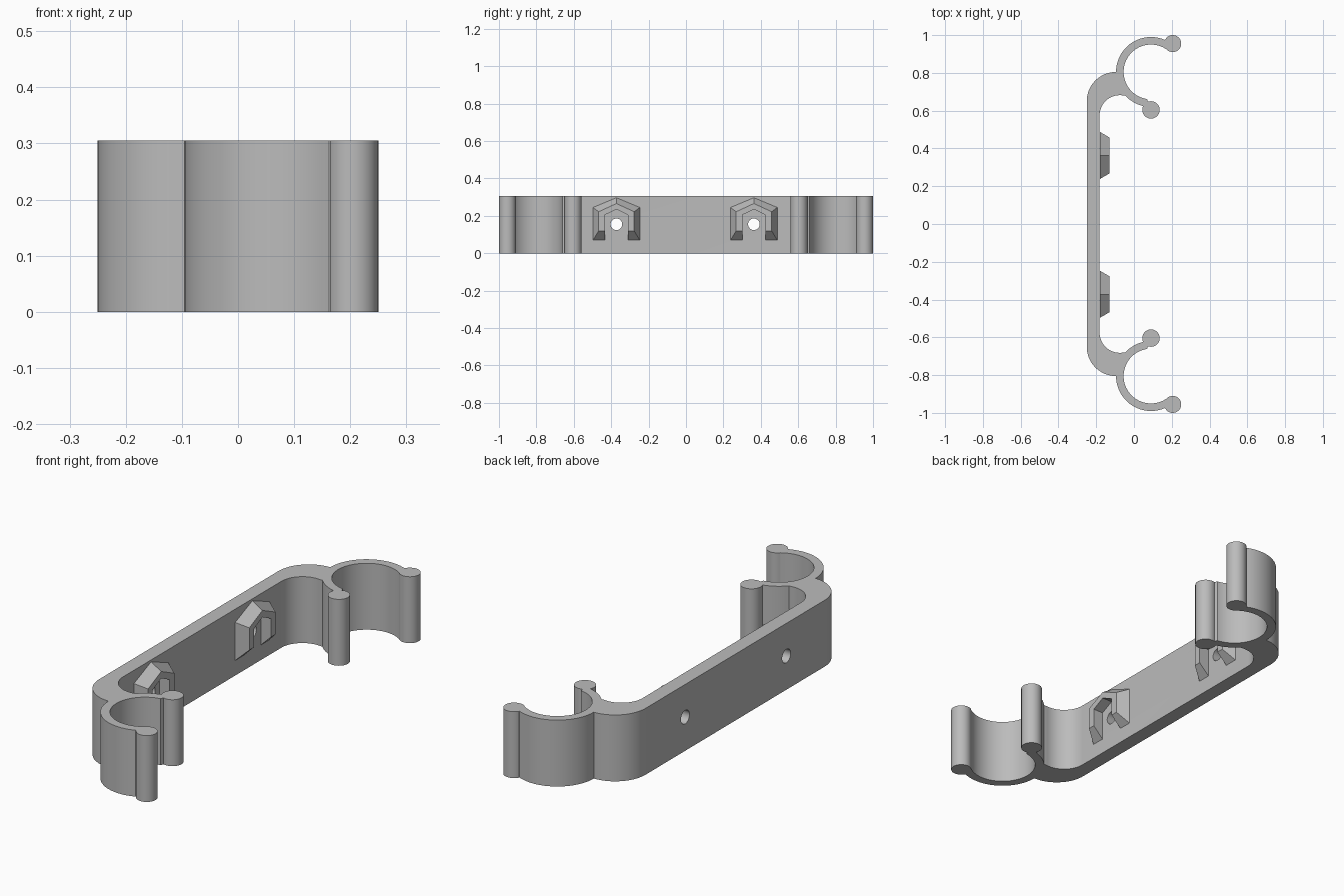
import bpy, bmesh
from math import radians, sin, cos, pi
from mathutils import Matrix

if "Cube" in bpy.data.objects:
    bpy.data.objects.remove(bpy.data.objects["Cube"])

HEIGHT = 0.305
grey = bpy.data.materials.new("plain grey")
grey.use_nodes = True
grey.diffuse_color = (0.5, 0.5, 0.5, 1)
grey.node_tree.nodes["Principled BSDF"].inputs["Base Color"].default_value = (0.5, 0.5, 0.5, 1)


def make_object(name, bm):
    bmesh.ops.recalc_face_normals(bm, faces=bm.faces)
    mesh = bpy.data.meshes.new(name)
    bm.to_mesh(mesh)
    bm.free()
    mesh.materials.append(grey)
    obj = bpy.data.objects.new(name, mesh)
    bpy.context.collection.objects.link(obj)
    return obj


def arc(cx, cy, r, start, end):
    n = max(4, int(abs(end - start) / 5))
    angles = [radians(start + (end - start) * i / n) for i in range(n + 1)]
    return [(cx + r * cos(a), cy + r * sin(a)) for a in angles]


# Bracket: half outline (corner, clip ring, two round tips), mirrored and extruded
ring = (0.09, 0.805)
half = arc(-0.095, 0.65, 0.155, 180, 92)             # outer corner
half += arc(*ring, 0.185, 180, 67)                   # clip outside
half += arc(0.205, 0.955, 0.045, 152, -141)          # far tip
half += arc(*ring, 0.145, 59, 262)                   # clip inside
half += arc(0.09, 0.604, 0.046, 110, -205)           # near tip
half += arc(*ring, 0.185, 254, 222)                  # clip outside, near end
half += arc(-0.075, 0.575, 0.107, 82, 180)           # inner corner
outline = half + [(x, -y) for x, y in reversed(half)]

bm = bmesh.new()
base = bm.faces.new([bm.verts.new((x, y, 0)) for x, y in outline])
raised = bmesh.ops.extrude_face_region(bm, geom=[base], use_keep_orig=True)
top = [v for v in raised["geom"] if isinstance(v, bmesh.types.BMVert)]
bmesh.ops.translate(bm, verts=top, vec=(0, 0, HEIGHT))
bracket = make_object("bracket", bm)


# Hooded guide: tapered arch around each screw hole
def guide(name, cy):
    def arch(w, low, shoulder, apex):
        return [(-w, low), (-w, shoulder), (0, apex), (w, shoulder), (w, low)]
    rings = [(-0.181, arch(0.125, 0.07, 0.245, 0.297)),
             (-0.13, arch(0.095, 0.12, 0.222, 0.266)),
             (-0.13, arch(0.062, 0.12, 0.205, 0.235)),
             (-0.181, arch(0.062, 0.07, 0.205, 0.235))]
    bm = bmesh.new()
    loops = [[bm.verts.new((x, cy + y, z)) for y, z in pts] for x, pts in rings]
    for a, b in zip(loops, loops[1:] + loops[:1]):
        for i in range(4):
            bm.faces.new((a[i], a[i + 1], b[i + 1], b[i]))
    for end in (0, 4):
        bm.faces.new([loop[end] for loop in loops])
    make_object(name, bm)


for side, cy in (("right", -0.372), ("left", 0.363)):
    guide(side + "_guide", cy)
    # Screw hole through the wall
    bm = bmesh.new()
    bmesh.ops.create_cone(bm, cap_ends=True, segments=32, radius1=0.031, radius2=0.031, depth=0.3,
                          matrix=Matrix.Translation((-0.215, cy, 0.155)) @ Matrix.Rotation(pi / 2, 4, 'Y'))
    cutter = make_object(side + "_hole_cutter", bm)
    cutter.hide_render = True
    mod = bracket.modifiers.new("hole", 'BOOLEAN')
    mod.operation = 'DIFFERENCE'
    mod.solver = 'EXACT'
    mod.object = cutter
    bpy.context.view_layer.objects.active = bracket
    bpy.ops.object.modifier_apply(modifier=mod.name)
    bpy.data.objects.remove(cutter)

# Smooth the curved walls, keep the edges sharp
bpy.ops.object.select_all(action='DESELECT')
bracket.select_set(True)
bpy.context.view_layer.objects.active = bracket
bpy.ops.object.shade_smooth_by_angle(angle=radians(30))
